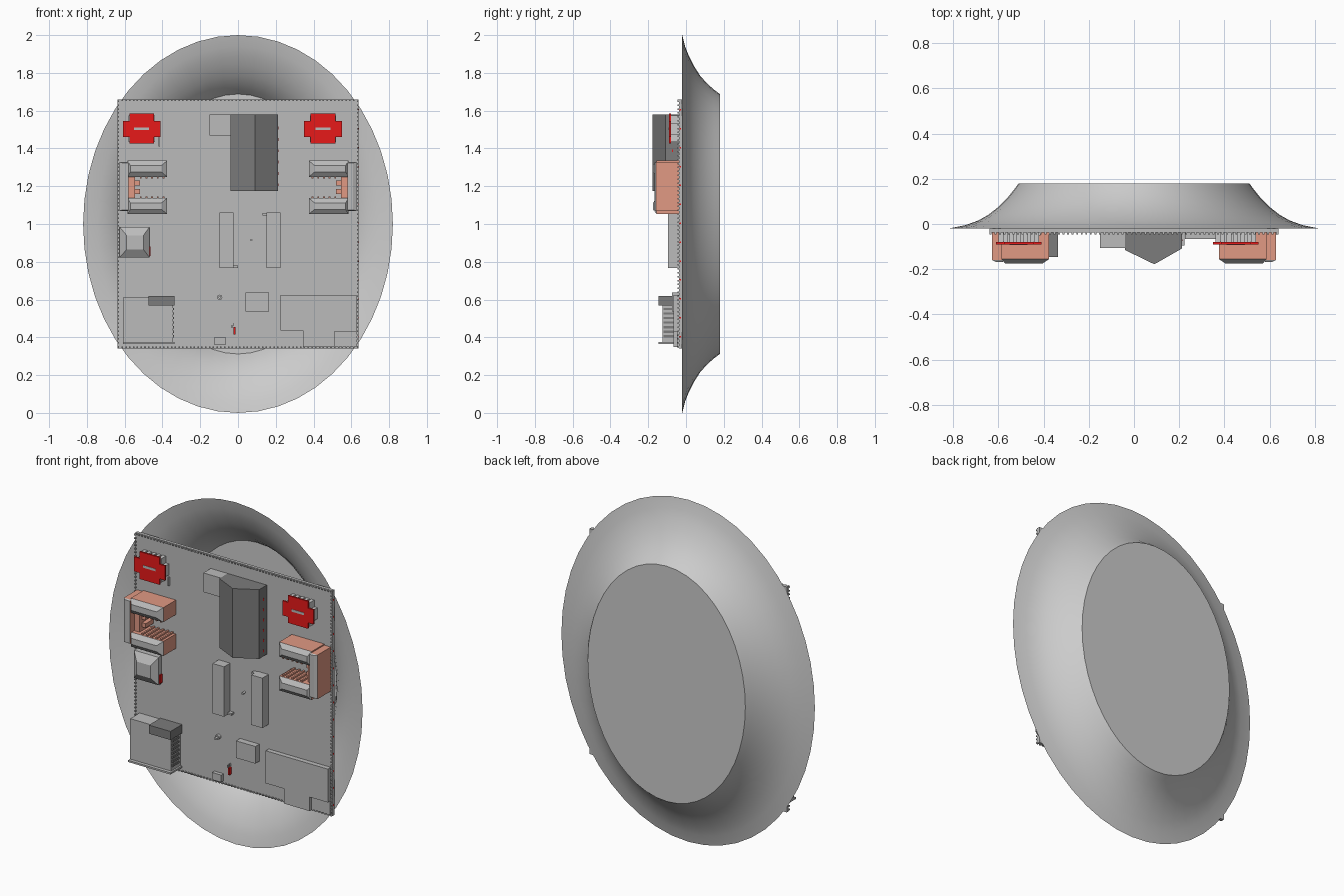
import bpy, bmesh, math

if "Cube" in bpy.data.objects:
    bpy.data.objects.remove(bpy.data.objects["Cube"])


def material(name, rgb):
    m = bpy.data.materials.new(name)
    m.diffuse_color = (*rgb, 1)
    m.use_nodes = True
    m.node_tree.nodes["Principled BSDF"].inputs["Base Color"].default_value = m.diffuse_color
    return m


RED = material("red", (0.8, 0.01, 0.01))
SALMON = material("salmon", (0.75, 0.32, 0.23))
DARK = material("dark_grey", (0.2, 0.2, 0.2))
LIGHT = material("light_grey", (0.5, 0.5, 0.5))


def finish(name, bm, mats=(), front_only=None):
    """Make an object; front_only = (front slot, side slot) by facing."""
    bmesh.ops.recalc_face_normals(bm, faces=bm.faces[:])
    if front_only:
        for f in bm.faces:
            f.material_index = front_only[0] if f.normal.y < -0.3 else front_only[1]
    me = bpy.data.meshes.new(name)
    bm.to_mesh(me)
    bm.free()
    for m in mats:
        me.materials.append(m)
    ob = bpy.data.objects.new(name, me)
    bpy.context.collection.objects.link(ob)
    return ob


def add_loft(bm, loops):
    """Bridge x-z outlines, each given as (y, points), with capped ends."""
    rings = [[bm.verts.new((x, y, z)) for x, z in pts] for y, pts in loops]
    n = len(rings[0])
    for a, b in zip(rings, rings[1:]):
        for i in range(n):
            j = (i + 1) % n
            bm.faces.new((a[i], a[j], b[j], b[i]))
    bm.faces.new(rings[0])
    bm.faces.new(rings[-1])


def rect(x0, x1, z0, z1):
    return [(x0, z0), (x1, z0), (x1, z1), (x0, z1)]


def loft(name, loops, mats=(), front_only=None):
    bm = bmesh.new()
    add_loft(bm, loops)
    return finish(name, bm, mats, front_only)


def boxes(name, items, mats=(), front_only=None):
    """Several boxes (x0, x1, y0, y1, z0, z1) in one object."""
    bm = bmesh.new()
    for x0, x1, y0, y1, z0, z1 in items:
        add_loft(bm, [(y1, rect(x0, x1, z0, z1)), (y0, rect(x0, x1, z0, z1))])
    return finish(name, bm, mats, front_only)


def post(name, x, z, r, y0, y1, mats=()):
    pts = [(x + r * math.cos(k * math.pi / 6), z + r * math.sin(k * math.pi / 6)) for k in range(12)]
    return loft(name, [(y1, pts), (y0, pts)], mats)


# flared oval dish, open at the front with a flat back
profile = [(-0.02, 0.82, 1.0), (-0.005, 0.745, 0.94), (0.015, 0.69, 0.89), (0.04, 0.645, 0.84),
           (0.075, 0.6, 0.785), (0.115, 0.56, 0.74), (0.15, 0.532, 0.71), (0.18, 0.51, 0.688)]
N = 48
bm = bmesh.new()
rings = [[bm.verts.new((rx * math.cos(2 * math.pi * i / N), y, 1 + rz * math.sin(2 * math.pi * i / N)))
          for i in range(N)] for y, rx, rz in profile]
for a, b in zip(rings, rings[1:]):
    for i in range(N):
        j = (i + 1) % N
        bm.faces.new((a[i], a[j], b[j], b[i])).smooth = True
bm.faces.new(rings[-1])
for e in bm.edges:
    if len(e.link_faces) == 2 and any(not f.smooth for f in e.link_faces):
        e.smooth = False
finish("oval_dish", bm)

# circuit board with a studded border
boxes("board", [(-0.638, 0.638, -0.038, -0.02, 0.342, 1.66)], [LIGHT])
studs = []
for i in range(64):
    t = -0.633 + i * 1.266 / 63
    for z in (0.347, 1.654):
        studs.append((t - 0.004, t + 0.004, -0.046, -0.036, z - 0.004, z + 0.004))
    t = 0.35 + i * 1.3 / 63
    for x in (-0.635, 0.635):
        studs.append((x - 0.004, x + 0.004, -0.046, -0.036, t - 0.004, t + 0.004))
boxes("border_studs", studs[::2] + studs[1::2], [LIGHT])
boxes("red_border_dots", [(0.637, 0.64, -0.034, -0.026, 0.4 + 0.1 * k, 0.408 + 0.1 * k) for k in range(13)], [RED])

# red-faced connectors with finned grey bodies
for side, cx in (("left", -0.51), ("right", 0.45)):
    cz = 1.505
    q = [(0.065, -0.08), (0.065, -0.045), (0.1, -0.045), (0.1, 0.04), (0.065, 0.04), (0.065, 0.08)]
    outline = [(cx + x, cz + z) for x, z in q] + [(cx - x, cz + z) for x, z in reversed(q)]
    loft(side + "_connector_plate", [(-0.08, outline), (-0.09, outline)], [RED])
    fins = [(cx + 0.03 * k - 0.01, cx + 0.03 * k + 0.01, -0.08, -0.038, cz - 0.07, cz + 0.07) for k in (-2, -1, 0, 1, 2)]
    boxes(side + "_connector_body", fins + [(cx - 0.09, cx + 0.09, -0.08, -0.038, cz - 0.035, cz + 0.03)])
    boxes(side + "_connector_slot", [(cx - 0.04, cx + 0.04, -0.092, -0.085, cz - 0.007, cz + 0.007)], [LIGHT])

# salmon C-shaped clamps, mirrored left and right
for side, s in (("left", -1), ("right", 1)):
    def mx(a, b, z0, z1):
        return rect(min(s * a, s * b), max(s * a, s * b), z0, z1)

    def bar(a, b, y0, y1, z0, z1):
        return (min(s * a, s * b), max(s * a, s * b), y0, y1, z0, z1)

    pair = [LIGHT, SALMON]
    loft(side + "_clamp_spine", [(-0.03, mx(0.58, 0.627, 1.07, 1.328)), (-0.16, mx(0.58, 0.627, 1.07, 1.328)),
                                 (-0.168, mx(0.58, 0.61, 1.075, 1.323))], pair, (0, 1))
    for part, z0, z1 in (("upper", 1.25, 1.335), ("lower", 1.052, 1.137)):
        full = mx(0.375, 0.585, z0, z1)
        loft(side + "_clamp_" + part + "_jaw", [(-0.03, full), (-0.155, full),
             (-0.175, mx(0.405, 0.57, z0 + 0.025, z1 - 0.025))], pair, (0, 1))
    boxes(side + "_clamp_inner_block", [bar(0.545, 0.585, -0.13, -0.03, 1.135, 1.252),
                                        bar(0.52, 0.55, -0.11, -0.03, 1.16, 1.185),
                                        bar(0.52, 0.55, -0.11, -0.03, 1.205, 1.23)], [SALMON])
    boxes(side + "_clamp_ribs", [bar(0.39 + 0.03 * k, 0.4 + 0.03 * k, -0.15, -0.03, z, z + 0.012)
                                 for k in range(5) for z in (1.134, 1.241)], [SALMON])

# hipped block below the left clamp
loft("hipped_block", [(-0.03, rect(-0.627, -0.468, 0.822, 0.985)), (-0.065, rect(-0.627, -0.468, 0.822, 0.985)),
                      (-0.095, rect(-0.59, -0.5, 0.865, 0.94))], [LIGHT])
boxes("hipped_block_tab", [(-0.468, -0.462, -0.06, -0.038, 0.83, 0.88)], [RED])

# large ridged tower with its side box
bm = bmesh.new()
section = [(-0.04, -0.03), (-0.04, -0.115), (0.09, -0.178), (0.213, -0.108), (0.213, -0.03)]
ends = [[bm.verts.new((x, y, z)) for x, y in section] for z in (1.175, 1.58)]
for i in range(5):
    j = (i + 1) % 5
    bm.faces.new((ends[0][i], ends[0][j], ends[1][j], ends[1][i]))
for ring in ends:
    bm.faces.new(ring)
finish("ridged_tower", bm, [DARK])
boxes("tower_side_box", [(-0.15, -0.03, -0.106, -0.03, 1.468, 1.58)], [LIGHT])
boxes("tower_red_marks", [(0.211, 0.215, -0.075, -0.068, 1.2 + 0.06 * k, 1.215 + 0.06 * k) for k in range(6)], [RED])

# pair of tall card slots with tabs
boxes("left_card_slot", [(-0.098, -0.024, -0.095, -0.03, 0.768, 1.06), (-0.03, 0.0, -0.06, -0.03, 0.768, 0.78)], [LIGHT])
boxes("right_card_slot", [(0.152, 0.224, -0.095, -0.03, 0.768, 1.06), (0.13, 0.16, -0.06, -0.03, 1.045, 1.057)], [LIGHT])

# small posts, chips and pins
post("low_post_base", -0.097, 0.612, 0.014, -0.055, -0.03, [LIGHT])
post("low_post", -0.097, 0.612, 0.007, -0.075, -0.05)
post("middle_post", 0.07, 0.915, 0.006, -0.06, -0.03)
boxes("square_chip", [(0.04, 0.165, -0.075, -0.03, 0.537, 0.637)], [LIGHT])
boxes("small_chip", [(-0.125, -0.067, -0.06, -0.03, 0.36, 0.402)], [LIGHT])
boxes("red_pin", [(-0.024, -0.014, -0.06, -0.03, 0.415, 0.455)], [RED])
boxes("grey_pins", [(-0.035, -0.03, -0.05, -0.03, 0.45, 0.465), (-0.024, -0.02, -0.05, -0.03, 0.46, 0.475),
                    (-0.42, -0.414, -0.05, -0.03, 1.41, 1.46)])

# stepped cover plate at lower right
cover = [(0.225, 0.625), (0.225, 0.435), (0.345, 0.435), (0.345, 0.348), (0.51, 0.348), (0.51, 0.43), (0.627, 0.43), (0.627, 0.625)]
loft("cover_plate", [(-0.03, cover), (-0.066, cover)], [LIGHT])
boxes("cover_corner_box", [(0.51, 0.63, -0.048, -0.03, 0.352, 0.432)], [LIGHT])

# vented box at lower left with base ledge and dark cap
boxes("vented_box", [(-0.61, -0.345, -0.125, -0.03, 0.37, 0.612), (-0.61, -0.335, -0.145, -0.03, 0.366, 0.376)], [LIGHT])
boxes("vented_box_cap", [(-0.475, -0.335, -0.145, -0.03, 0.568, 0.618)], [DARK])
boxes("vented_box_grille", [(-0.35, -0.338, -0.12, -0.06, 0.4 + 0.024 * k, 0.412 + 0.024 * k) for k in range(7)], [DARK])
